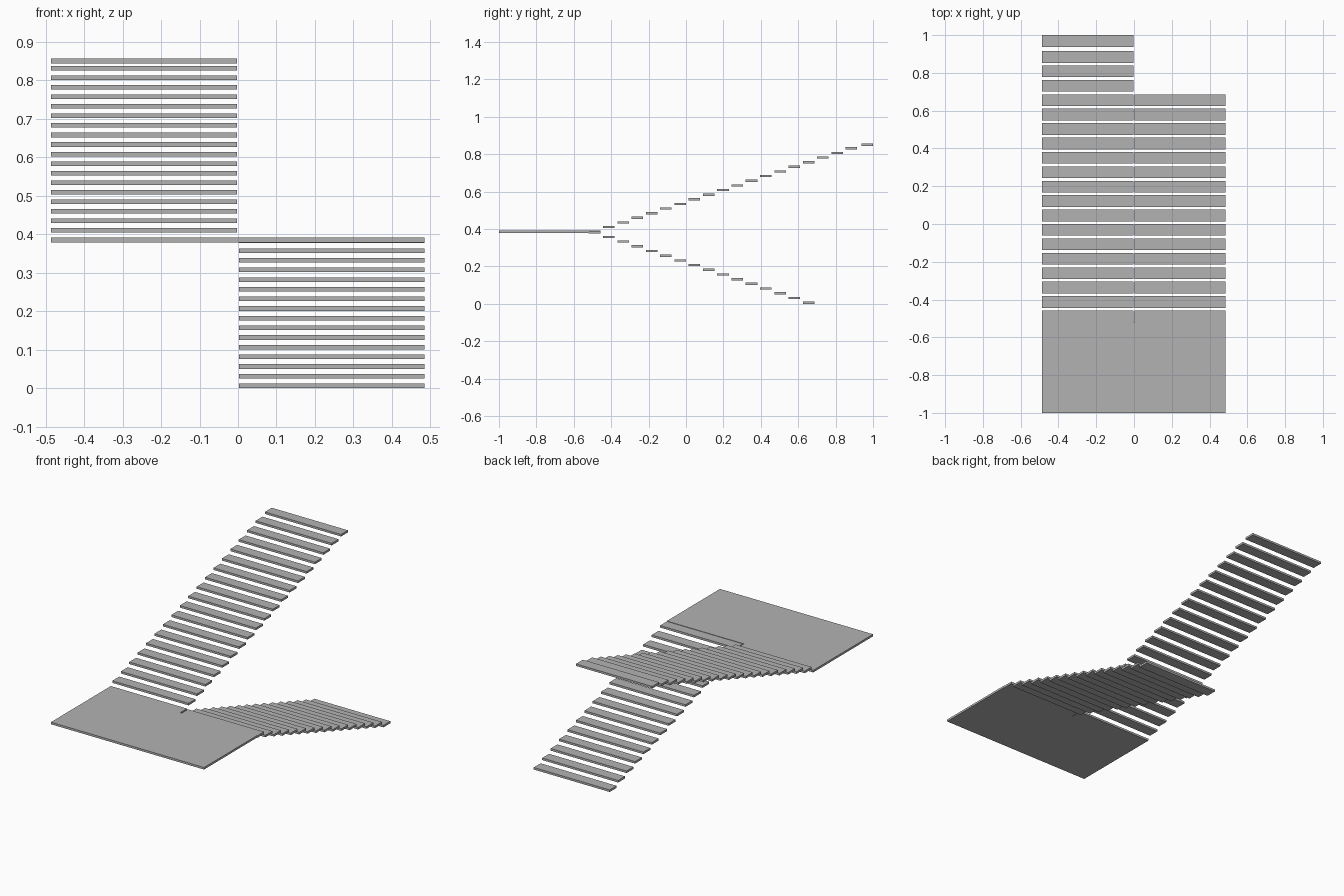
import bpy

if "Cube" in bpy.data.objects:
    bpy.data.objects.remove(bpy.data.objects["Cube"])

THICK = 0.012    # tread thickness
DEPTH = 0.062    # tread depth
RUN = 0.0763     # distance between treads
START = -0.458   # back edge of the treads that meet the landing

grey = bpy.data.materials.new("dark_grey")
grey.diffuse_color = (0.45, 0.45, 0.45, 1)
grey.use_nodes = True
grey.node_tree.nodes["Principled BSDF"].inputs["Base Color"].default_value = grey.diffuse_color


def slab(name, x0, x1, y0, y1, z0, z1):
    bpy.ops.mesh.primitive_cube_add(size=1, location=((x0 + x1) / 2, (y0 + y1) / 2, (z0 + z1) / 2))
    ob = bpy.context.object
    ob.name = name
    ob.scale = (x1 - x0, y1 - y0, z1 - z0)
    bpy.ops.object.transform_apply(location=False, rotation=False, scale=True)
    ob.data.materials.append(grey)
    return ob


def tread(name, x0, x1, back, z):
    return slab(name, x0, x1, back - DEPTH, back, z, z + THICK)


# Half landing
slab("landing", -0.486, 0.485, -1.0, START - DEPTH + 0.001, 0.379, 0.391)

# Lower flight, from the floor up to the landing
for i in range(16):
    tread(f"lower_tread_{i + 1}", 0.003, 0.485, START + RUN * (15 - i), 0.0251 * i)

# Upper flight, from the landing upwards
for i in range(19):
    tread(f"upper_tread_{i + 1}", -0.486, -0.003, START + RUN * i, 0.379 + 0.0248 * i)

# Last tread sits slightly off the regular spacing
tread("top_tread", -0.486, -0.003, 1.0, 0.844)
